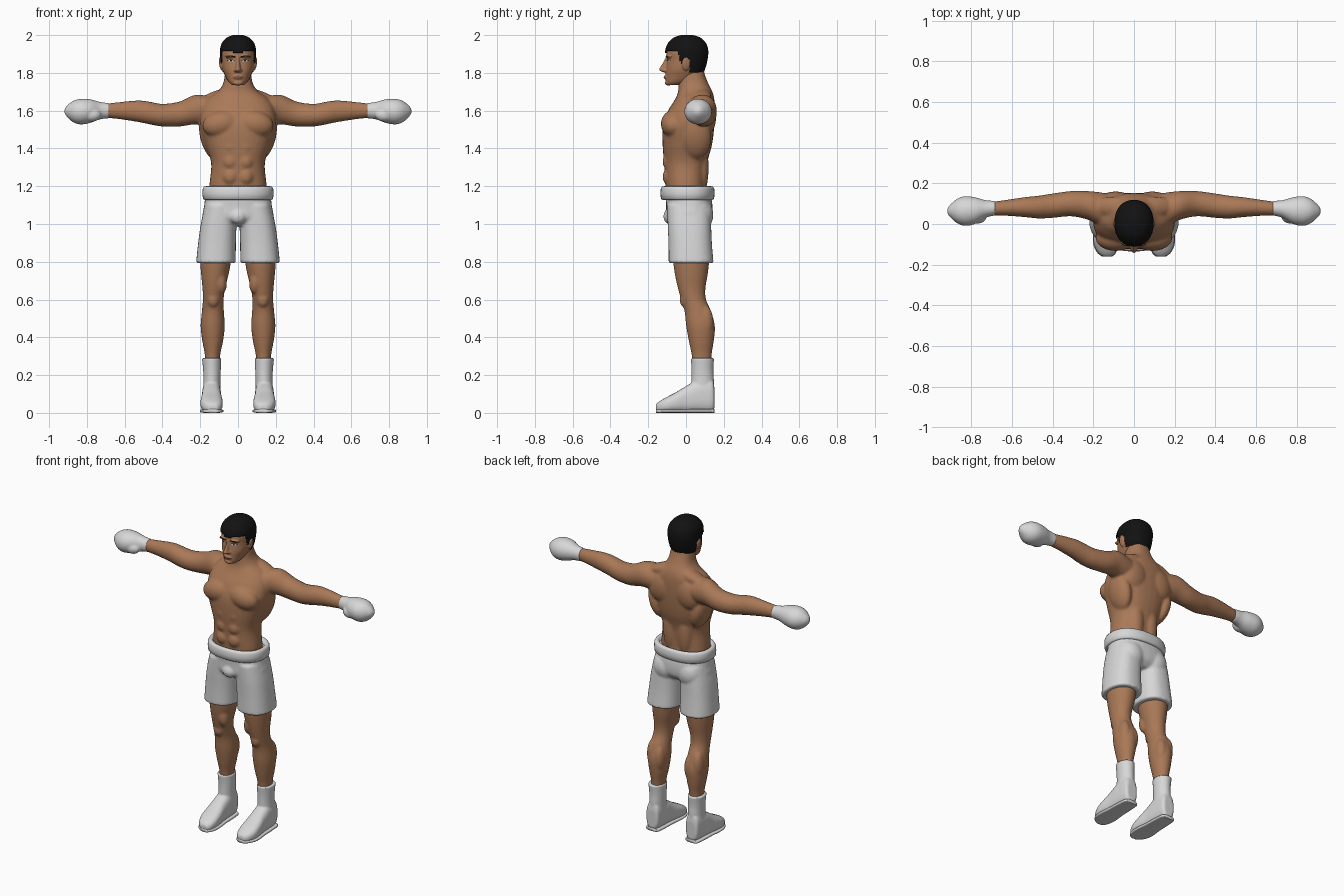
import bpy
import bmesh
import math
from mathutils import Vector, Matrix
from mathutils.bvhtree import BVHTree

if "Cube" in bpy.data.objects:
    bpy.data.objects.remove(bpy.data.objects["Cube"], do_unlink=True)


def material(name, rgb):
    m = bpy.data.materials.new(name)
    m.use_nodes = True
    m.diffuse_color = (*rgb, 1)
    bsdf = next(n for n in m.node_tree.nodes if n.type == "BSDF_PRINCIPLED")
    bsdf.inputs["Base Color"].default_value = (*rgb, 1)
    bsdf.inputs["Roughness"].default_value = 0.7
    return m


SKIN = material("skin", (0.40, 0.19, 0.095))
WHITE = material("white cloth", (0.68, 0.68, 0.68))
BLACK = material("black hair", (0.006, 0.006, 0.006))
EYE = material("eye white", (0.75, 0.72, 0.68))
LIP = material("lip", (0.24, 0.09, 0.05))


def spline(rings, steps):
    """Catmull-Rom interpolation through the rings."""
    if steps == 1:
        return rings
    pts = [rings[0]] + list(rings) + [rings[-1]]
    out = []
    for p, q, r, s in zip(pts, pts[1:], pts[2:], pts[3:]):
        for k in range(steps):
            t = k / steps
            out.append([b + t / 2 * (c - a + t * (2 * a - 5 * b + 4 * c - d + t * (3 * (b - c) + d - a)))
                        for a, b, c, d in zip(p, q, r, s)])
    return out + [rings[-1]]


def loft(bm, axis, rings, steps=4, segs=32, power=2.0, side=1):
    """Rings are (position, centre a, radius a, centre b, radius b)."""
    rows = []
    for t, ac, ar, bc, br in spline(rings, steps):
        row = []
        for i in range(segs):
            c, s = math.cos(math.tau * i / segs), math.sin(math.tau * i / segs)
            a = ac + ar * math.copysign(abs(c) ** (2 / power), c)
            b = bc + br * math.copysign(abs(s) ** (2 / power), s)
            x, y, z = {"x": (t, a, b), "y": (a, t, b), "z": (a, b, t)}[axis]
            row.append(bm.verts.new((x * side, y, z)))
        rows.append(row)
    faces = [bm.faces.new((r[i], r[(i + 1) % segs], q[(i + 1) % segs], q[i]))
             for r, q in zip(rows, rows[1:]) for i in range(segs)]
    faces += [bm.faces.new(rows[0]), bm.faces.new(rows[-1])]
    bmesh.ops.recalc_face_normals(bm, faces=faces)


def ball(bm, loc, size, tilt=0, side=1):
    m = (Matrix.Translation((loc[0] * side, loc[1], loc[2])) @ Matrix.Rotation(tilt * side, 4, "Y")
         @ Matrix.Diagonal((*size, 1)))
    bmesh.ops.create_uvsphere(bm, u_segments=24, v_segments=14, radius=1, matrix=m)


def finish(name, bm, mat, voxel=0, smooth=4):
    me = bpy.data.meshes.new(name)
    bm.to_mesh(me)
    bm.free()
    me.materials.append(mat)
    for p in me.polygons:
        p.use_smooth = True
    ob = bpy.data.objects.new(name, me)
    bpy.context.collection.objects.link(ob)
    if voxel:
        rm = ob.modifiers.new("blend", "REMESH")
        rm.mode, rm.voxel_size, rm.use_smooth_shade = "VOXEL", voxel, True
        sm = ob.modifiers.new("soften", "SMOOTH")
        sm.factor, sm.iterations = 0.5, smooth
    return ob


def depth(z, rx, front, back):
    return (z, 0, rx, (front + back) / 2, (back - front) / 2)


SIDES = (("left", 1), ("right", -1))

# Torso, neck and arms blended into one skin
bm = bmesh.new()
loft(bm, "z", [depth(*r) for r in (
    (1.1, .15, -.1, .11), (1.2, .152, -.108, .105), (1.32, .142, -.116, .112), (1.42, .172, -.124, .138),
    (1.52, .2, -.122, .15), (1.6, .195, -.095, .153), (1.66, .165, -.058, .15), (1.7, .11, -.042, .14),
    (1.74, .08, -.04, .12), (1.79, .07, -.035, .1), (1.84, .062, -.03, .09))], power=2.3)
for _, s in SIDES:
    loft(bm, "x", [(.08, .08, .06, 1.6, .06), (.16, .075, .08, 1.6, .078), (.23, .092, .07, 1.605, .078),
                   (.31, .1, .062, 1.582, .066), (.4, .09, .06, 1.576, .06), (.47, .083, .056, 1.588, .06),
                   (.53, .083, .05, 1.597, .057), (.62, .08, .04, 1.6, .046), (.7, .075, .033, 1.6, .037)], side=s)
    ball(bm, (.09, -.07, 1.53), (.1, .063, .07), .2, s)       # chest
    ball(bm, (.09, .11, 1.57), (.09, .05, .1), -.3, s)        # shoulder blade
    ball(bm, (.15, .05, 1.46), (.05, .085, .12), .25, s)      # side back
    ball(bm, (.1, .085, 1.675), (.11, .05, .035), .3, s)      # neck to shoulder
    ball(bm, (.05, .075, 1.3), (.05, .045, .16), 0, s)        # lower back
    for z in (1.25, 1.33, 1.41):
        ball(bm, (.04, -.09, z), (.042, .034, .045), 0, s)    # stomach
finish("torso_and_arms", bm, SKIN, .008)

# Head with nose, lips, brow and ears
HEAD = ((1.735, .03, -.1, -.04), (1.752, .05, -.107, .02), (1.785, .068, -.108, .075), (1.82, .082, -.106, .095),
        (1.87, .088, -.1, .108), (1.91, .09, -.104, .112), (1.95, .08, -.09, .1), (1.98, .053, -.058, .07),
        (1.993, .02, -.02, .03))
bm = bmesh.new()
loft(bm, "z", [depth(*r) for r in HEAD], power=2.2)
loft(bm, "z", [(1.803, 0, .017, -.1, .02), (1.814, 0, .02, -.107, .036), (1.83, 0, .014, -.103, .034),
               (1.868, 0, .01, -.09, .024), (1.89, 0, .012, -.09, .016)], segs=16)
ball(bm, (0, -.1, 1.777), (.028, .018, .013))
ball(bm, (0, -.094, 1.747), (.027, .018, .014))
for _, s in SIDES:
    ball(bm, (.036, -.087, 1.888), (.032, .02, .009), .1, s)
    ball(bm, (.012, -.106, 1.813), (.011, .016, .009), 0, s)
    ball(bm, (.09, .0, 1.848), (.01, .022, .036), .15, s)
head = finish("head", bm, SKIN, .004, 3)


# Hair cap trimmed along the hairline
def hairline(x, y):
    if y < -.045:
        return 1.918 - .012 * (abs(x) < .025)
    if y < -.03:
        return 1.895
    if y < -.018:
        return 1.85
    return 1.872 if y < .022 else 1.803


bm = bmesh.new()
loft(bm, "z", [depth(z + .007 * (z > 1.9), rx + .006, f - .006, b + .006) for z, rx, f, b in HEAD],
     steps=8, segs=80, power=2.2)
low = []
for f in bm.faces:
    c = f.calc_center_median()
    if c.z < hairline(c.x, c.y):
        low.append(f)
bmesh.ops.delete(bm, geom=low, context="FACES")
hair = finish("hair", bm, BLACK)
solid = hair.modifiers.new("thickness", "SOLIDIFY")
solid.thickness = .009

# Painted face details laid on the head surface
tree = BVHTree.FromObject(head, bpy.context.evaluated_depsgraph_get())


def decal(name, mat, x0, x1, mid, half, lift, cols=12):
    bm = bmesh.new()
    rows = []
    for i in range(cols + 1):
        u = i / cols
        x = x0 + (x1 - x0) * u
        col = []
        for k in (-1, 0, 1):
            z = mid(u) + k * half(u)
            hit = tree.ray_cast(Vector((x, -1, z)), Vector((0, 1, 0)))[0]
            col.append(bm.verts.new((x, (hit.y if hit else -.08) - lift, z)))
        rows.append(col)
    for a, b in zip(rows, rows[1:]):
        for k in range(2):
            bm.faces.new((a[k], b[k], b[k + 1], a[k + 1]))
    bmesh.ops.recalc_face_normals(bm, faces=bm.faces)
    if sum(f.normal.y for f in bm.faces) > 0:
        bmesh.ops.reverse_faces(bm, faces=bm.faces)
    finish(name, bm, mat)


def arch(u):
    return math.sin(math.pi * u)


for label, s in SIDES:
    decal(label + "_eyebrow", BLACK, s * .014, s * .066, lambda u: 1.883 + .007 * arch(u * .8),
          lambda u: .0045 * (1 - u * .7), .002)
    decal(label + "_eye", EYE, s * .02, s * .054, lambda u: 1.864, lambda u: .0055 * arch(u) + .0003, .002)
    decal(label + "_iris", BLACK, s * .032, s * .042, lambda u: 1.8645, lambda u: .005 * arch(u) ** .5 + .0003, .003)
    decal(label + "_upper_lashes", BLACK, s * .017, s * .058, lambda u: 1.864 + .006 * arch(u), lambda u: .0015, .0035)
decal("lips", LIP, -.028, .028, lambda u: 1.777, lambda u: .008 * arch(u) + .0003, .0015)
decal("mouth_line", BLACK, -.027, .027, lambda u: 1.778, lambda u: .001, .0025)

# Shorts: hips and two wide legs
bm = bmesh.new()
loft(bm, "z", [depth(*r) for r in ((.99, .12, -.06, .1), (1.03, .185, -.1, .135), (1.1, .179, -.105, .14),
                                   (1.18, .168, -.11, .125))], power=2.4)
for _, s in SIDES:
    loft(bm, "z", [(.793, .117, .105, .027, .119), (.9, .111, .1, .022, .115), (1, .102, .095, .018, .115),
                   (1.1, .085, .09, .015, .115)], power=2.4, side=s)
    ball(bm, (.085, .08, 1.05), (.08, .065, .085), 0, s)
ball(bm, (0, -.085, 1.04), (.045, .035, .04))
finish("shorts", bm, WHITE, .008, 3)

# Waistband with a rolled rim
bm = bmesh.new()
loft(bm, "z", [(z, 0, r, .008, r - .045) for z, r in (
    (1.13, .16), (1.128, .178), (1.135, .186), (1.16, .188), (1.185, .187), (1.197, .181), (1.2, .17),
    (1.195, .16), (1.17, .152))], steps=1, segs=64, power=2.3)
finish("waistband", bm, WHITE)

FOOT = [(.15, .14, .03, .08, .055), (.135, .14, .044, .092, .088), (.06, .14, .05, .088, .085),
        (0, .14, .052, .072, .07), (-.05, .14, .058, .057, .054), (-.1, .139, .058, .044, .041),
        (-.14, .135, .044, .033, .029), (-.16, .132, .022, .026, .018)]
for label, s in SIDES:
    # Leg
    bm = bmesh.new()
    loft(bm, "z", [(.2, .137, .038, .085, .048), (.3, .135, .04, .083, .052), (.38, .134, .055, .081, .066),
                   (.46, .134, .064, .077, .076), (.54, .133, .058, .062, .07), (.6, .131, .055, .04, .066),
                   (.66, .128, .06, .03, .073), (.74, .122, .074, .028, .088), (.82, .118, .082, .027, .096),
                   (.95, .11, .08, .025, .095)], side=s)
    ball(bm, (.132, -.006, .6), (.032, .028, .042), 0, s)      # kneecap
    ball(bm, (.108, .105, .46), (.034, .045, .085), 0, s)      # inner calf
    ball(bm, (.16, .1, .48), (.035, .045, .09), 0, s)          # outer calf
    ball(bm, (.095, -.01, .7), (.035, .04, .07), .15, s)       # inner thigh
    finish(label + "_leg", bm, SKIN, .007)
    # Boot and sole
    bm = bmesh.new()
    loft(bm, "y", FOOT, power=2.6, side=s)
    loft(bm, "z", [(.08, .14, .046, .086, .062), (.17, .138, .045, .088, .06), (.23, .138, .047, .087, .058),
                   (.29, .14, .051, .087, .062)], side=s)
    finish(label + "_boot", bm, WHITE, .006, 3)
    bm = bmesh.new()
    loft(bm, "y", [(y, c, r + .003, .01, .01) for y, c, r, _, _ in FOOT], power=4, side=s)
    finish(label + "_sole", bm, WHITE)
    # Glove
    bm = bmesh.new()
    loft(bm, "x", [(.682, .078, .036, 1.6, .04), (.73, .074, .043, 1.6, .046), (.78, .066, .065, 1.598, .062),
                   (.83, .064, .073, 1.595, .068), (.87, .064, .06, 1.595, .058), (.905, .064, .03, 1.597, .03),
                   (.918, .064, .01, 1.598, .01)], side=s)
    ball(bm, (.775, .035, 1.578), (.05, .034, .036), 0, s)     # thumb
    finish(label + "_glove", bm, WHITE, .006, 3)
